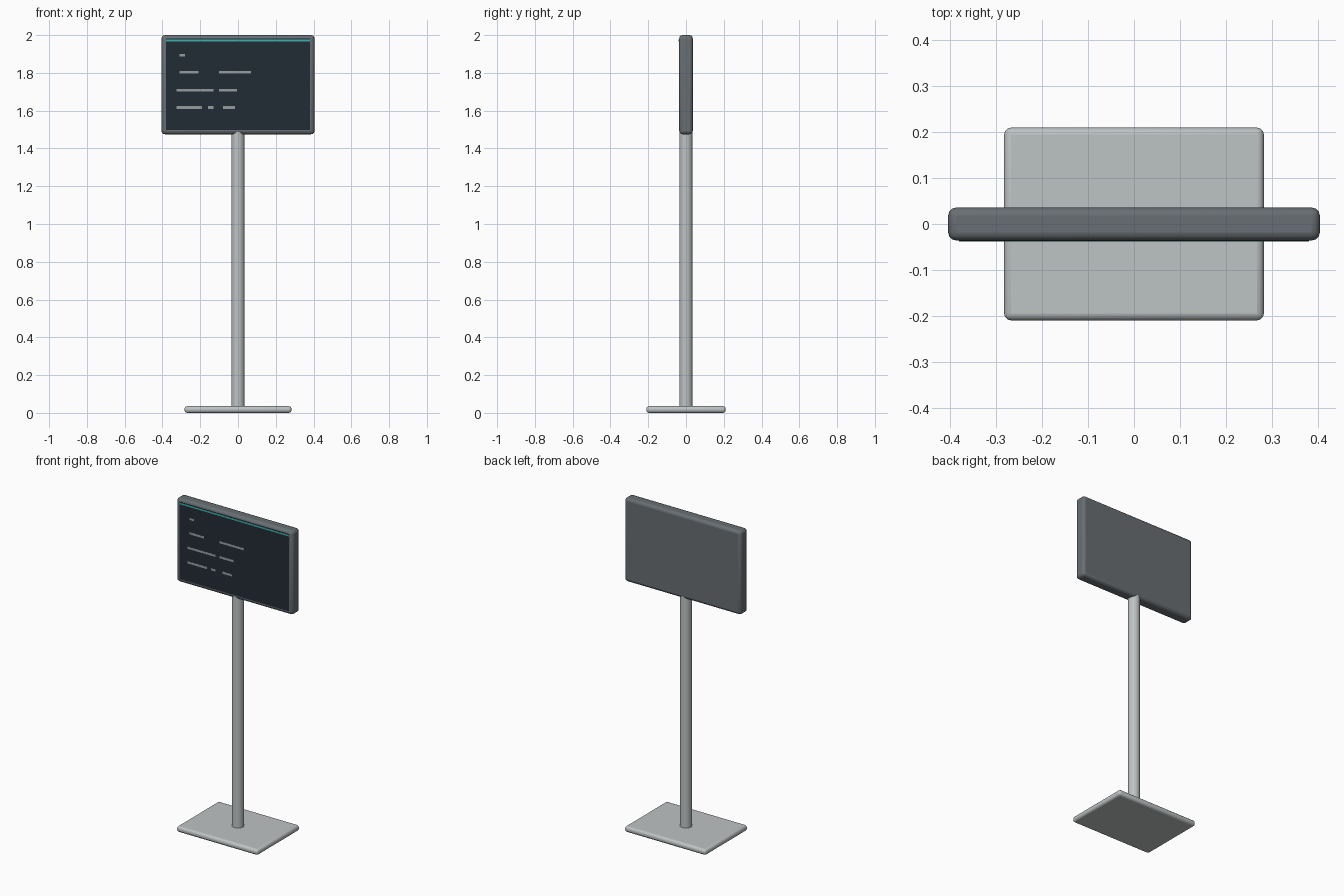
import bpy, math

if "Cube" in bpy.data.objects:
    bpy.data.objects.remove(bpy.data.objects["Cube"])


def material(name, srgb):
    m = bpy.data.materials.new(name)
    lin = [((c / 255 + 0.055) / 1.055) ** 2.4 for c in srgb]
    m.diffuse_color = (*lin, 1)
    m.use_nodes = True
    m.node_tree.nodes["Principled BSDF"].inputs["Base Color"].default_value = m.diffuse_color
    return m


METAL = material("light grey metal", (190, 195, 196))
FRAME = material("dark grey casing", (104, 110, 115))
GLASS = material("dark navy screen", (34, 44, 53))
TEAL = material("teal accent", (60, 175, 170))
PALE = material("pale screen mark", (150, 157, 160))


def box(name, lo, hi, mat, bevel=0.0):
    bpy.ops.mesh.primitive_cube_add(
        size=1, location=[(a + b) / 2 for a, b in zip(lo, hi)])
    ob = bpy.context.object
    ob.name = name
    ob.scale = [b - a for a, b in zip(lo, hi)]
    bpy.ops.object.transform_apply(location=False, rotation=False, scale=True)
    ob.data.materials.append(mat)
    if bevel:
        mod = ob.modifiers.new("rounded edges", "BEVEL")
        mod.width = bevel
        mod.segments = 3
        bpy.ops.object.shade_smooth_by_angle(angle=math.radians(35))
    return ob


# Floor plate
box("base_plate", (-0.283, -0.21, 0), (0.283, 0.21, 0.036), METAL, 0.015)

# Round post, running up into the casing
bpy.ops.mesh.primitive_cylinder_add(
    vertices=32, radius=0.035, depth=1.508, location=(0, 0, 0.756))
post = bpy.context.object
post.name = "post"
post.data.materials.append(METAL)
bpy.ops.object.shade_smooth_by_angle(angle=math.radians(35))

# Display casing
box("display_casing", (-0.405, -0.036, 1.475), (0.405, 0.036, 2.0), FRAME, 0.018)

# Screen and the accent line along its top edge
box("screen", (-0.381, -0.0375, 1.497), (0.381, -0.033, 1.981), GLASS)
box("accent_line", (-0.381, -0.0385, 1.967), (0.381, -0.037, 1.977), TEAL)

# Plain dashes on the screen: height, then start and end of each dash
rows = [
    (1.893, [(-0.31, -0.28)]),
    (1.803, [(-0.31, -0.21), (-0.10, 0.07)]),
    (1.709, [(-0.325, -0.13), (-0.10, -0.005)]),
    (1.617, [(-0.325, -0.19), (-0.16, -0.13), (-0.08, -0.015)]),
]
for z, dashes in rows:
    for x0, x1 in dashes:
        box("screen_dash", (x0, -0.0383, z - 0.007), (x1, -0.037, z + 0.007), PALE)
